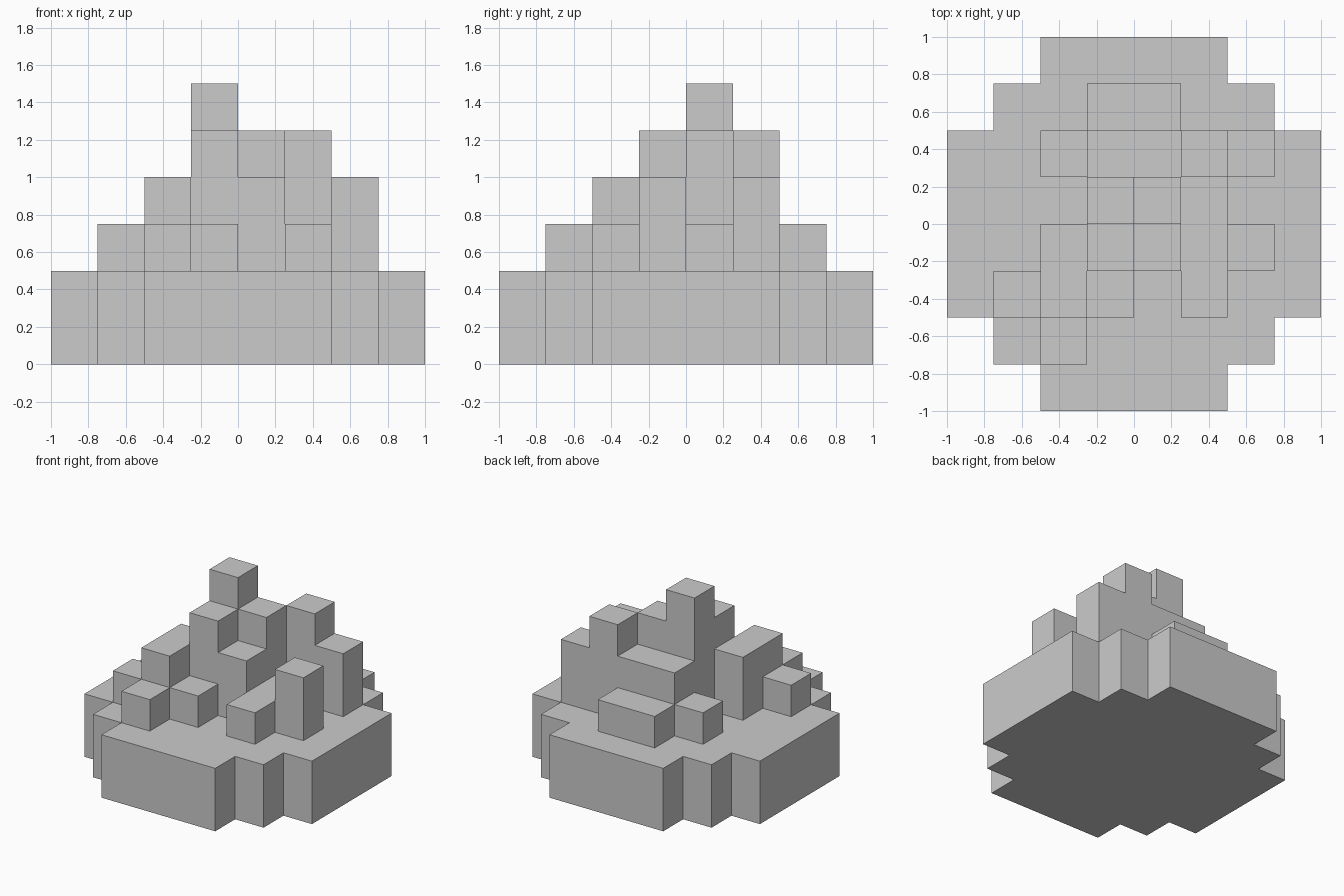
import bpy, bmesh, math

if "Cube" in bpy.data.objects:
    bpy.data.objects.remove(bpy.data.objects["Cube"])

CELL = 0.25
# Plan of column heights in cells, back row first, left to right
PLAN = [
    "00222200",
    "02233220",
    "22344542",
    "22265322",
    "22454342",
    "23432322",
    "02322220",
    "00222200",
]
N = len(PLAN)


def height(i, j):
    """Column height at cell i along x, j along y (from the front)."""
    if 0 <= i < N and 0 <= j < N:
        return int(PLAN[N - 1 - j][i])
    return 0


bm = bmesh.new()


def quad(*corners):
    half = N / 2
    bm.faces.new([bm.verts.new(((x - half) * CELL, (y - half) * CELL, z * CELL))
                  for x, y, z in corners])


for i in range(N):
    for j in range(N):
        h = height(i, j)
        if not h:
            continue
        ring = [(i, j), (i + 1, j), (i + 1, j + 1), (i, j + 1)]
        # Column top and underside
        quad(*[(x, y, h) for x, y in ring])
        quad(*[(x, y, 0) for x, y in reversed(ring)])
        # Exposed walls down to each lower neighbour
        for k, (dx, dy) in enumerate([(0, -1), (1, 0), (0, 1), (-1, 0)]):
            a, b = ring[k], ring[(k + 1) % 4]
            for z in range(height(i + dx, j + dy), h):
                quad((*a, z), (*b, z), (*b, z + 1), (*a, z + 1))

# Weld the cells and merge coplanar faces into clean flat planes
bmesh.ops.remove_doubles(bm, verts=bm.verts, dist=1e-4)
bmesh.ops.dissolve_limit(bm, angle_limit=math.radians(1),
                         verts=bm.verts, edges=bm.edges)

mesh = bpy.data.meshes.new("stepped_mound")
bm.to_mesh(mesh)
bm.free()
mound = bpy.data.objects.new("stepped_mound", mesh)
bpy.context.collection.objects.link(mound)
